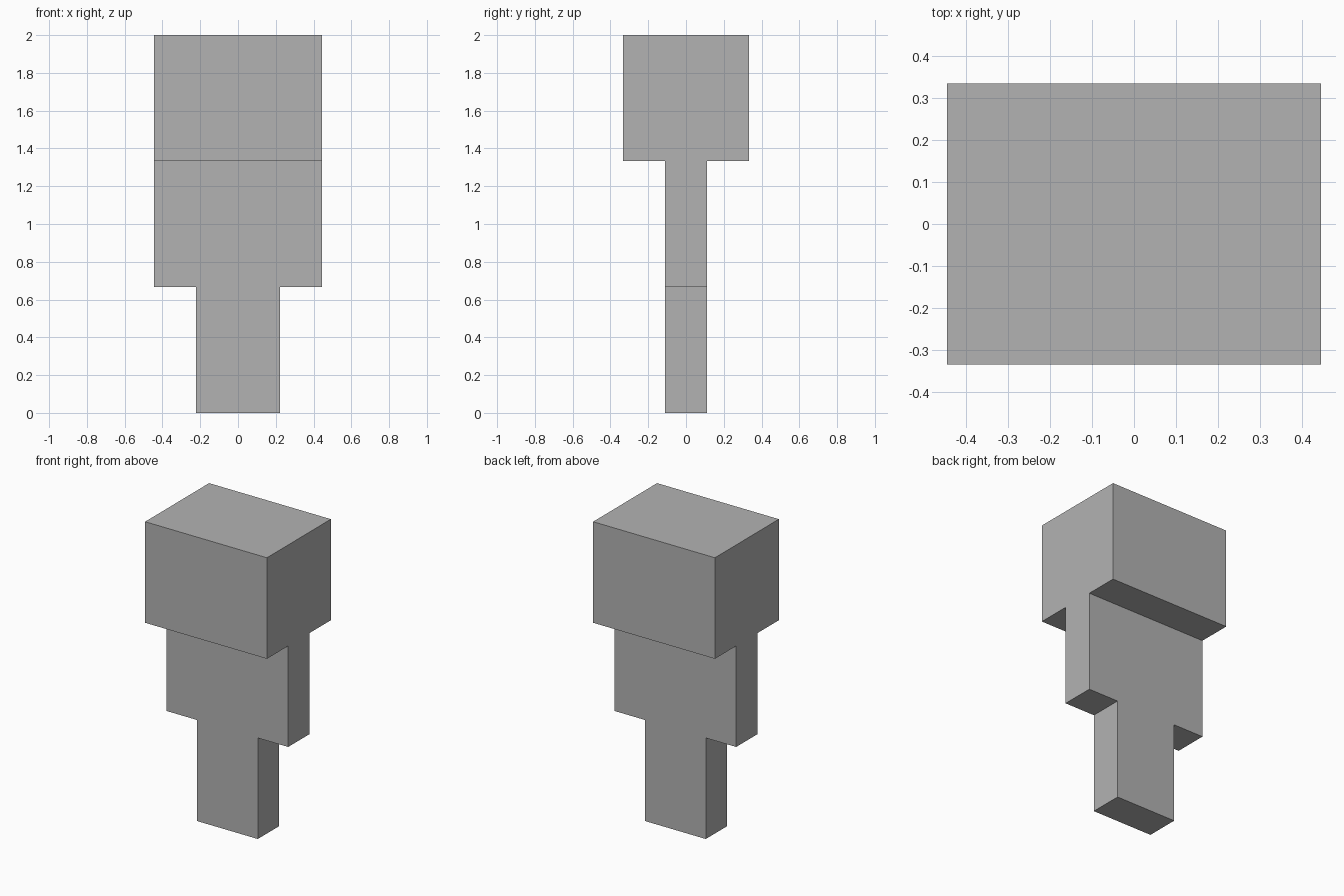
import bpy

cube = bpy.data.objects.get("Cube")
if cube:
    bpy.data.objects.remove(cube, do_unlink=True)

# Single plain grey for the whole figure
grey = bpy.data.materials.new("plain_grey")
grey.use_nodes = True
colour = (0.45, 0.45, 0.45, 1)
grey.diffuse_color = colour
grey.node_tree.nodes["Principled BSDF"].inputs["Base Color"].default_value = colour

UNIT = 2 / 9  # each block is a whole number of units


def block(name, width, depth, height, base):
    """Box centred on the vertical axis, measured in units."""
    bpy.ops.mesh.primitive_cube_add(size=1, location=(0, 0, (base + height / 2) * UNIT))
    obj = bpy.context.object
    obj.name = name
    obj.scale = (width * UNIT, depth * UNIT, height * UNIT)
    bpy.ops.object.transform_apply(location=False, rotation=False, scale=True)
    obj.data.materials.append(grey)
    return obj


# Stacked parts, from the ground up
block("legs", 2, 1, 3, 0)
block("torso", 4, 1, 3, 3)
block("head", 4, 3, 3, 6)
